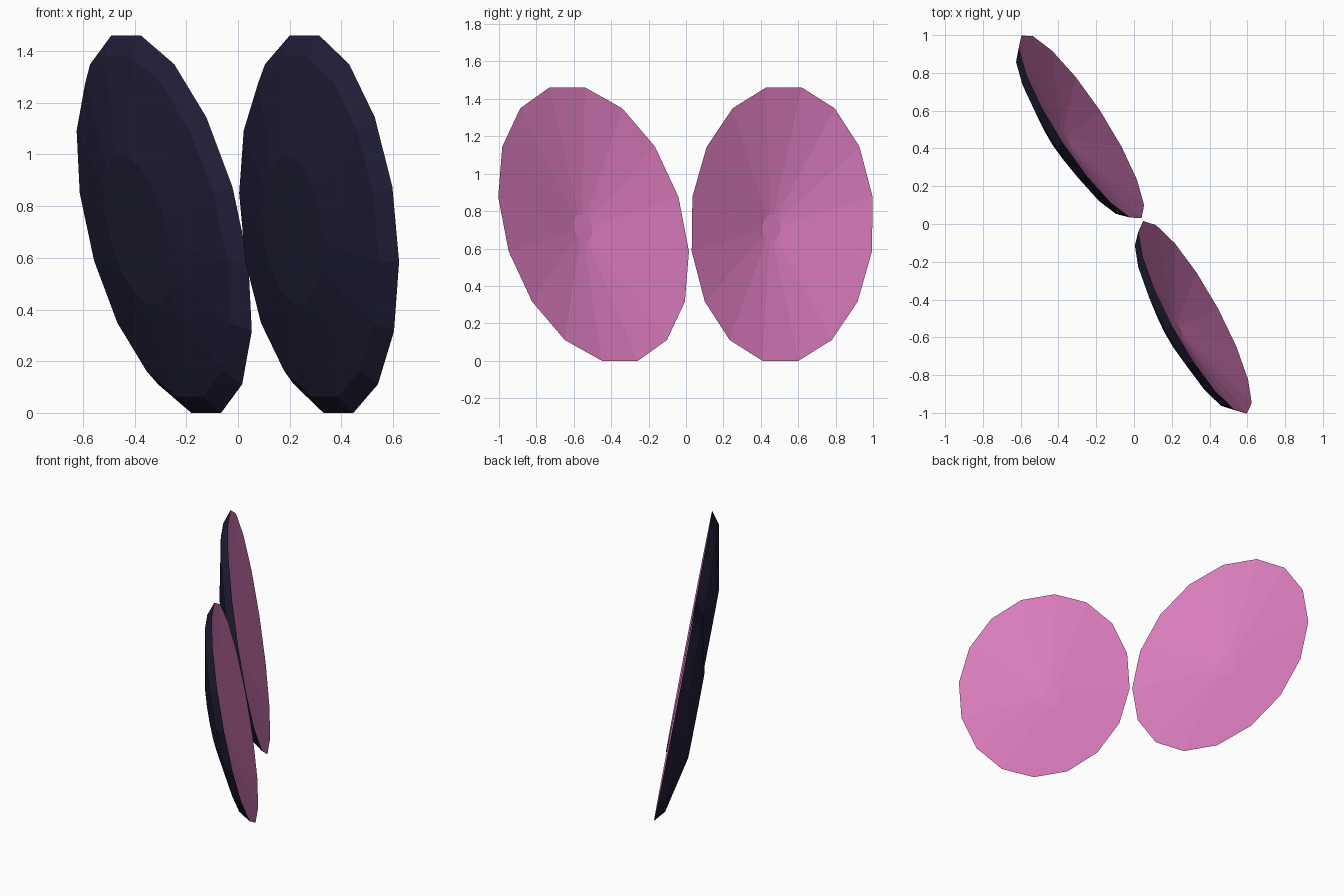
import bpy, bmesh, math
from mathutils import Vector, Matrix

if "Cube" in bpy.data.objects:
    bpy.data.objects.remove(bpy.data.objects["Cube"])

SIDES = 16


def material(name, rgb):
    m = bpy.data.materials.new(name)
    m.diffuse_color = (*rgb, 1)
    m.use_nodes = True
    m.node_tree.nodes["Principled BSDF"].inputs["Base Color"].default_value = m.diffuse_color
    return m


navy = material("navy_shell", (0.015, 0.013, 0.038))
pink = material("pink_lining", (0.70, 0.20, 0.50))

# (radius ratio, depth behind the rim plane): inner floor, rim, back bevel, back plate
PROFILE = [(0.1, 0.112), (1.0, 0.0), (0.9, 0.057), (0.39, 0.132)]

# the pair is turned as a whole about the vertical axis
TURN = Matrix.Translation((0.0225, 0.01, 0)) @ Matrix.Rotation(math.radians(30.8), 4, 'Z')


def dish(name, side):
    centre = Vector((0, side * 0.587, 0.73))
    up = Vector((-0.131, side * 0.089, 0.745))      # long axis, flared outwards
    across = Vector((0, 0.572, 0))
    facing = Vector((0.985, 0, 0.173))
    bm = bmesh.new()
    rings = []
    for r, d in PROFILE:
        ring = []
        for k in range(SIDES):
            t = 2 * math.pi * (k + 0.5) / SIDES
            p = centre + r * (up * math.cos(t) + across * math.sin(t)) - d * facing
            ring.append(bm.verts.new(TURN @ p))
        rings.append(ring)
    # walls between rings; the first band is the pink bowl
    for i, (a, b) in enumerate(zip(rings, rings[1:])):
        for k in range(SIDES):
            j = (k + 1) % SIDES
            f = bm.faces.new((a[k], a[j], b[j], b[k]))
            f.material_index = 1 if i == 0 else 0
    # small bowl floor and flat back plate
    bm.faces.new(rings[0]).material_index = 1
    bm.faces.new(rings[-1])
    bmesh.ops.recalc_face_normals(bm, faces=bm.faces[:])
    me = bpy.data.meshes.new(name)
    bm.to_mesh(me)
    bm.free()
    me.materials.append(navy)
    me.materials.append(pink)
    ob = bpy.data.objects.new(name, me)
    bpy.context.collection.objects.link(ob)


dish("ear_dish_left", 1)
dish("ear_dish_right", -1)
